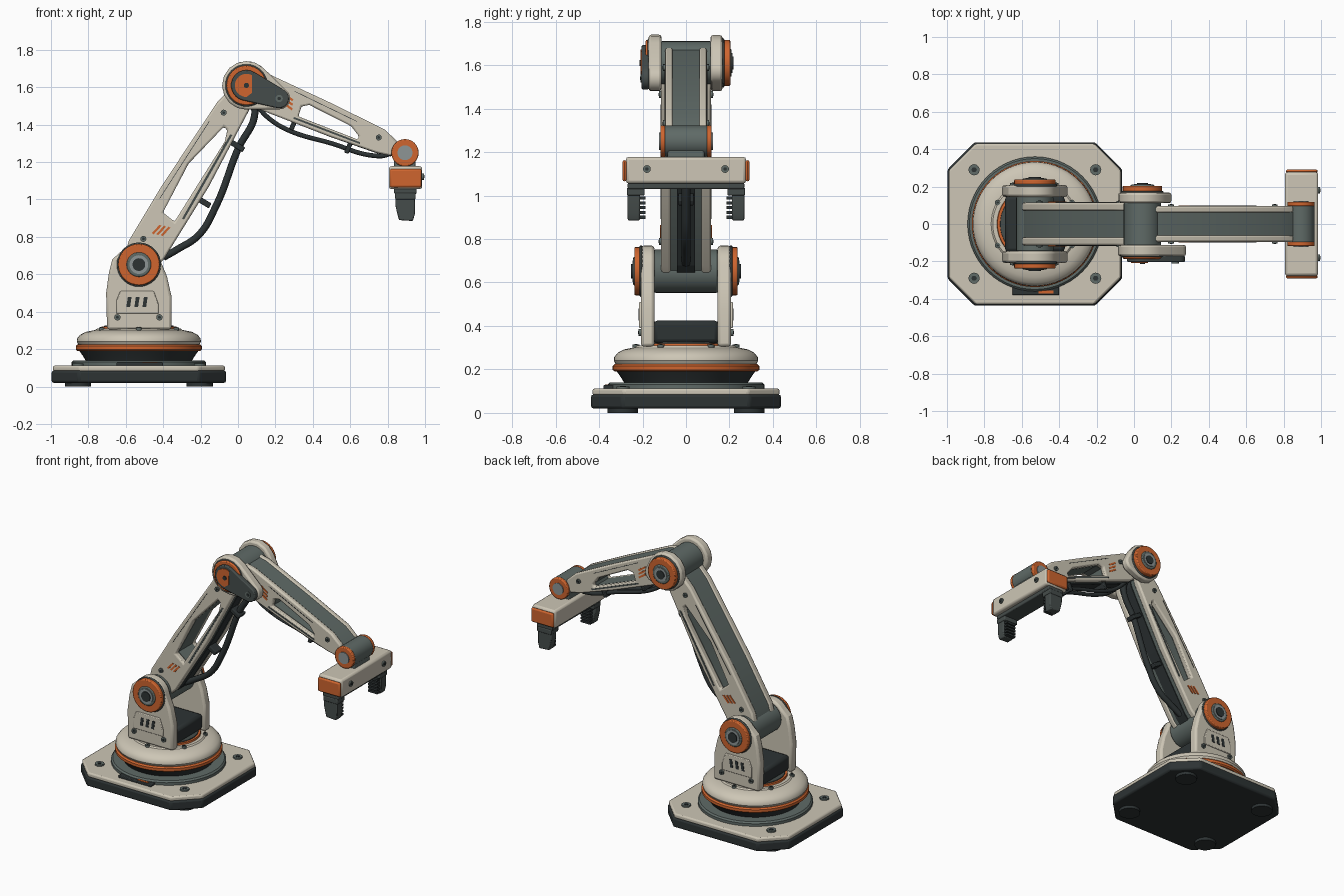
import bpy, bmesh
from math import sin, cos, pi, radians, acos, atan2, hypot
from mathutils import Vector

cube = bpy.data.objects.get("Cube")
if cube:
    bpy.data.objects.remove(cube, do_unlink=True)


def material(name, *rgb):
    m = bpy.data.materials.new(name)
    m.use_nodes = True
    m.diffuse_color = (*rgb, 1)
    m.node_tree.nodes["Principled BSDF"].inputs["Base Color"].default_value = (*rgb, 1)
    return m


CREAM = material("cream paint", .61, .565, .465)
ORANGE = material("orange paint", .62, .13, .028)
GREY = material("slate grey", .115, .145, .135)
DARK = material("charcoal", .026, .033, .034)
MID = material("dark grey", .06, .073, .07)
STEEL = material("steel", .27, .3, .3)

SHOULDER, ELBOW, WRIST = (-.53, .652), (.045, 1.61), (.893, 1.25)
CX = -.53


def finish(name, bm, mat, bevel=0, frame=None):
    bmesh.ops.recalc_face_normals(bm, faces=bm.faces)
    me = bpy.data.meshes.new(name)
    bm.to_mesh(me)
    bm.free()
    me.materials.append(mat)
    ob = bpy.data.objects.new(name, me)
    bpy.context.collection.objects.link(ob)
    if frame:
        (x, z), angle = frame
        ob.location = (x, 0, z)
        ob.rotation_euler = (0, -angle, 0)
    if bevel:
        mod = ob.modifiers.new("bevel", "BEVEL")
        mod.width, mod.segments, mod.limit_method = bevel, 2, "ANGLE"
        mod.angle_limit = radians(40)
    bpy.ops.object.select_all(action="DESELECT")
    ob.select_set(True)
    bpy.context.view_layer.objects.active = ob
    bpy.ops.object.shade_smooth_by_angle(angle=radians(32))
    return ob


def prism(name, pts, a, b, mat, axis="Y", bevel=0, hole=None, frame=None):
    """Extrude a flat outline, optionally with a window, from a to b along an axis."""
    put = {"Y": lambda p, t: (p[0], t, p[1]), "Z": lambda p, t: (p[0], p[1], t),
           "X": lambda p, t: (t, p[0], p[1])}[axis]
    bm = bmesh.new()
    edges = []
    for loop in [pts] + ([hole] if hole else []):
        vs = [bm.verts.new(put(p, a)) for p in loop]
        edges += [bm.edges.new((v, vs[i - 1])) for i, v in enumerate(vs)]
    if hole:
        bmesh.ops.triangle_fill(bm, edges=edges, use_beauty=True)
    else:
        bm.faces.new(vs)
    out = bmesh.ops.extrude_face_region(bm, geom=bm.faces[:])
    moved = [g for g in out["geom"] if isinstance(g, bmesh.types.BMVert)]
    bmesh.ops.translate(bm, verts=moved, vec=Vector(put((0, 0), b - a)))
    return finish(name, bm, mat, bevel, frame)


def arc(c, r, start, end, n):
    return [(c[0] + r * cos(start + (end - start) * i / n),
             c[1] + r * sin(start + (end - start) * i / n)) for i in range(n + 1)]


def disc(name, c, r, a, b, mat, axis="Y", n=32, bevel=0, frame=None):
    return prism(name, arc(c, r, 0, 2 * pi, n)[:-1], a, b, mat, axis, bevel, None, frame)


def box(name, x, y, z, mat, bevel=0, frame=None):
    return prism(name, [(x[0], z[0]), (x[1], z[0]), (x[1], z[1]), (x[0], z[1])],
                 y[0], y[1], mat, "Y", bevel, None, frame)


def link(c1, r1, c2, r2, n=14):
    """Outline around two circles."""
    dx, dz = c2[0] - c1[0], c2[1] - c1[1]
    f, b = atan2(dz, dx), acos((r1 - r2) / hypot(dx, dz))
    return arc(c1, r1, f + b, f + 2 * pi - b, n) + arc(c2, r2, f - b, f + b, n)


def lathe(name, profile, mat):
    bm = bmesh.new()
    vs = [bm.verts.new((CX + r, 0, z)) for r, z in profile]
    es = [bm.edges.new(p) for p in zip(vs, vs[1:])]
    bmesh.ops.spin(bm, geom=vs + es, cent=(CX, 0, 0), axis=(0, 0, 1),
                   angle=2 * pi, steps=56, use_duplicate=False)
    bmesh.ops.remove_doubles(bm, verts=bm.verts, dist=1e-4)
    return finish(name, bm, mat)


def caps(name, c, s, start, layers, frame=None):
    """Stack of coaxial discs on one side of a joint."""
    for i, (r, end, mat) in enumerate(layers):
        disc(f"{name}_{i}", c, r, s * start, s * end, mat, bevel=.006 if r > .05 else 0, frame=frame)


def bolt(name, c, a, b, r, axis="Y", frame=None):
    disc(name, c, r, a, b, GREY, axis, 12, frame=frame)
    disc(name + "_socket", c, r * .5, b, b + (b - a) * .2, DARK, axis, 6, frame=frame)


def hose(name, pts, r, y=0):
    cu = bpy.data.curves.new(name, "CURVE")
    cu.dimensions, cu.bevel_depth, cu.bevel_resolution = "3D", r, 3
    sp = cu.splines.new("BEZIER")
    sp.bezier_points.add(len(pts) - 1)
    for bp, (x, z) in zip(sp.bezier_points, pts):
        bp.co = (x, y, z)
        bp.handle_left_type = bp.handle_right_type = "AUTO"
    cu.materials.append(DARK)
    bpy.context.collection.objects.link(bpy.data.objects.new(name, cu))


# Base slab, feet and bolts
def octagon(hx, hy, c):
    q = [(hx, hy - c), (hx - c, hy)]
    q += [(-x, y) for x, y in reversed(q)]
    return [(CX + x, y) for x, y in q + [(-x, -y) for x, y in q]]


prism("base_slab", octagon(.467, .437, .145), .02, .085, DARK, "Z", .012)
prism("base_plate", octagon(.46, .43, .143), .08, .112, CREAM, "Z", .01)
for x in (CX - .325, CX + .325):
    for y in (-.29, .29):
        disc("foot", (x, y), .07, 0, .025, DARK, "Z", 24)
        bolt("base_bolt", (x, y), .11, .122, .03, "Z")
box("status_box", (-.65, -.4), (-.38, -.32), (.108, .128), DARK, .005)
box("status_light", (-.51, -.43), (-.372, -.356), (.126, .131), ORANGE)

# Rotating turntable
lathe("bearing_ring", [(0, .11), (.36, .11), (.36, .13), (.35, .14), (0, .14)], GREY)
lathe("turntable_skirt", [(0, .138), (.285, .14), (.3, .165), (.325, .2), (0, .2)], DARK)
lathe("orange_band", [(0, .19), (.328, .19), (.337, .198), (.337, .216), (.328, .225), (0, .225)], ORANGE)
lathe("turntable_dome", [(0, .222), (.322, .222), (.332, .24), (.33, .257), (.315, .276),
                         (.285, .292), (.24, .301), (0, .301)], CREAM)
lathe("dome_step", [(0, .3), (.235, .3), (.225, .309), (0, .309)], CREAM)
lathe("orange_collar", [(.17, .3), (.205, .3), (.2, .32), (.17, .32)], ORANGE)
lathe("yoke_seat", [(0, .3), (.19, .3), (.185, .325), (0, .325)], MID)
for i in range(6):
    a = pi / 6 + i * pi / 3
    bolt("dome_bolt", (CX + .23 * cos(a), .23 * sin(a)), .3, .315, .015, "Z")

# Shoulder yoke
box("yoke_block", (-.69, -.37), (-.15, .15), (.32, .425), DARK, .02)
cheek = arc(SHOULDER, .118, .15, pi * .8, 12) + [
    (-.672, .68), (-.69, .61), (-.705, .5), (-.7, .305), (-.355, .305), (-.355, .48), (-.38, .59)]
panel = [(-.65, .39), (-.425, .39), (-.425, .44), (-.45, .51), (-.63, .51), (-.65, .46)]
for s in (-1, 1):
    prism("yoke_cheek", cheek, s * .145, s * .208, CREAM, bevel=.014)
    prism("cheek_panel", panel, s * .2, s * .216, CREAM, bevel=.005)
    for x in (-.583, -.54, -.497):
        prism("cheek_slot", [(x - .014, .425), (x + .006, .425), (x + .014, .48), (x - .006, .48)],
              s * .214, s * .219, DARK)
    for x in (-.645, -.42):
        bolt("cheek_bolt", (x, .37), s * .2, s * .218, .017)
    caps("shoulder_cap", SHOULDER, s, .2, [(.118, .214, MID), (.111, .238, ORANGE), (.066, .243, GREY),
                                           (.05, .247, STEEL), (.034, .252, DARK)])
disc("shoulder_drum", SHOULDER, .1, -.146, .146, GREY, bevel=.008)


# Arm segments: side plates around a hollow core, in joint-aligned coordinates
def arm(name, frame, outline, window, half, core, slits, ticks, bolts):
    inner = [(u, v * .93) for u, v in outline]
    prism(name + "_core", inner, -core - .005, core + .005, GREY, hole=window, frame=frame)
    lower = [p for p in inner if p[1] < 0]
    for (u1, v1), (u2, v2) in zip(lower, lower[1:]):
        prism(name + "_underside", [(u1, v1), (u2, v2), (u2, v2 - .006), (u1, v1 - .006)],
              -core * .6, core * .6, DARK, frame=frame)
    for s in (-1, 1):
        prism(name + "_side_plate", outline, s * core, s * half, CREAM, bevel=.01, hole=window, frame=frame)
        for (u1, v1), (u2, v2), w, mat in slits:
            prism(name + "_slit", [(u1, v1), (u2, v2), (u2, v2 + w), (u1, v1 + w)],
                  s * (half - .002), s * (half + .002), mat, frame=frame)
        for i in range(3):
            u, v = ticks[0] + .008 * i, ticks[1] - .023 * i
            prism(name + "_tick", [(u, v), (u + .06, v - .012), (u + .06, v), (u, v + .012)],
                  s * (half - .002), s * (half + .004), ORANGE, frame=frame)
        for b in bolts:
            bolt(name + "_bolt", b, s * (half - .005), s * (half + .009), .016, frame=frame)


lower_frame = (SHOULDER, radians(59))
arm("lower_arm", lower_frame,
    [(-.02, .08), (.08, .112), (.42, .112), (.96, .088), (1.08, .06),
     (1.08, -.06), (1.01, -.08), (.55, -.106), (.09, -.1), (-.02, -.07)],
    [(.305, .033), (.295, -.045), (.8, -.055), (.86, -.035), (.865, -.01), (.6, .05)],
    .115, .07, [((.33, -.083), (.85, -.072), .012, MID), ((.36, .085), (.85, .07), .003, DARK)],
    (.18, .015), [(.13, .05), (.93, .03)])
fore_frame = (ELBOW, radians(-23))
arm("forearm", fore_frame,
    [(-.02, .08), (.1, .102), (.45, .09), (.77, .072), (.86, .04),
     (.86, -.045), (.78, -.06), (.52, -.078), (.1, -.092), (-.02, -.06)],
    [(.315, .012), (.35, .035), (.6, .018), (.66, -.015), (.66, -.034), (.32, -.044)],
    .096, .06, [((.3, -.066), (.68, -.052), .01, MID), ((.25, .07), (.62, .052), .003, DARK)],
    (.2, .03), [(.15, .04), (.76, .02)])

# Elbow joint with a drive link on the front side
disc("elbow_drum", ELBOW, .1, -.118, .118, GREY, bevel=.008)
tip = (.22, 1.54)
prism("elbow_front_shell", link(ELBOW, .13, tip, .058, 10), -.172, -.112, CREAM, bevel=.012)
prism("elbow_back_shell", link(ELBOW, .13, (.14, 1.575), .06, 10), .112, .168, CREAM, bevel=.012)
caps("elbow_back_cap", ELBOW, 1, .16, [(.114, .176, MID), (.106, .204, ORANGE), (.064, .21, GREY),
                                       (.046, .214, STEEL), (.03, .218, DARK)])
caps("elbow_front_cap", ELBOW, -1, .16, [(.114, .176, MID), (.106, .186, ORANGE)])
prism("drive_link", link(ELBOW, .082, tip, .052), -.204, -.17, MID, bevel=.006)
prism("drive_marker", arc(ELBOW, .062, radians(60), radians(270), 18) + [(.075, 1.57)],
      -.209, -.2, ORANGE)
disc("drive_pin", ELBOW, .014, -.214, -.2, DARK, n=12)
bolt("drive_bolt", tip, -.2, -.21, .02)

# Hoses and clamps
hose("lower_hose", [(-.4, .69), (-.33, .73), (-.21, .81), (-.12, .96), (.0, 1.27), (.09, 1.46), (.07, 1.54)], .02)
for s in (-1, 1):
    hose("forearm_hose", [(.1, 1.5), (.17, 1.43), (.27, 1.37), (.5, 1.3), (.72, 1.235), (.8, 1.24), (.84, 1.27)],
         .013, s * .032)
for u in (.45, .8):
    box("lower_clamp", (u, u + .03), (-.035, .035), (-.165, -.09), DARK, .005, lower_frame)
for u in (.3, .62):
    box("forearm_clamp", (u, u + .025), (-.055, .055), (-.125, -.06), DARK, .005, fore_frame)

# Wrist
disc("wrist_drum", WRIST, .072, -.1, .1, GREY, bevel=.006)
for s in (-1, 1):
    caps("wrist_cap", WRIST, s, .095, [(.073, .118, ORANGE), (.04, .124, STEEL)])
box("wrist_neck", (.835, .95), (-.085, .085), (1.16, 1.24), GREY, .01)

# Gripper bar, rail and fingers
box("gripper_bar", (.807, .985), (-.277, .277), (1.055, 1.178), CREAM, .014)
box("gripper_rail", (.835, .955), (-.268, .268), (1.03, 1.06), MID, .006)
for s in (-1, 1):
    box("bar_end_cap", (.812, .982), (s * .272, s * .292), (1.065, 1.163), ORANGE, .012)
    bolt("bar_bolt", (s * .18, 1.122), .98, .995, .018, "X")
    box("finger_carriage", (.84, .95), (s * .19, s * .272), (1.0, 1.036), MID, .006)
    prism("finger", [(.842, 1.01), (.842, .965), (.86, .89), (.935, .885), (.945, .92), (.945, 1.01)],
          s * .212, s * .268, MID, bevel=.006)
    for i in range(5):
        z = .893 + i * .022
        box("grip_ridge", (.862, .935), (s * .186, s * .215), (z, z + .014), DARK)
